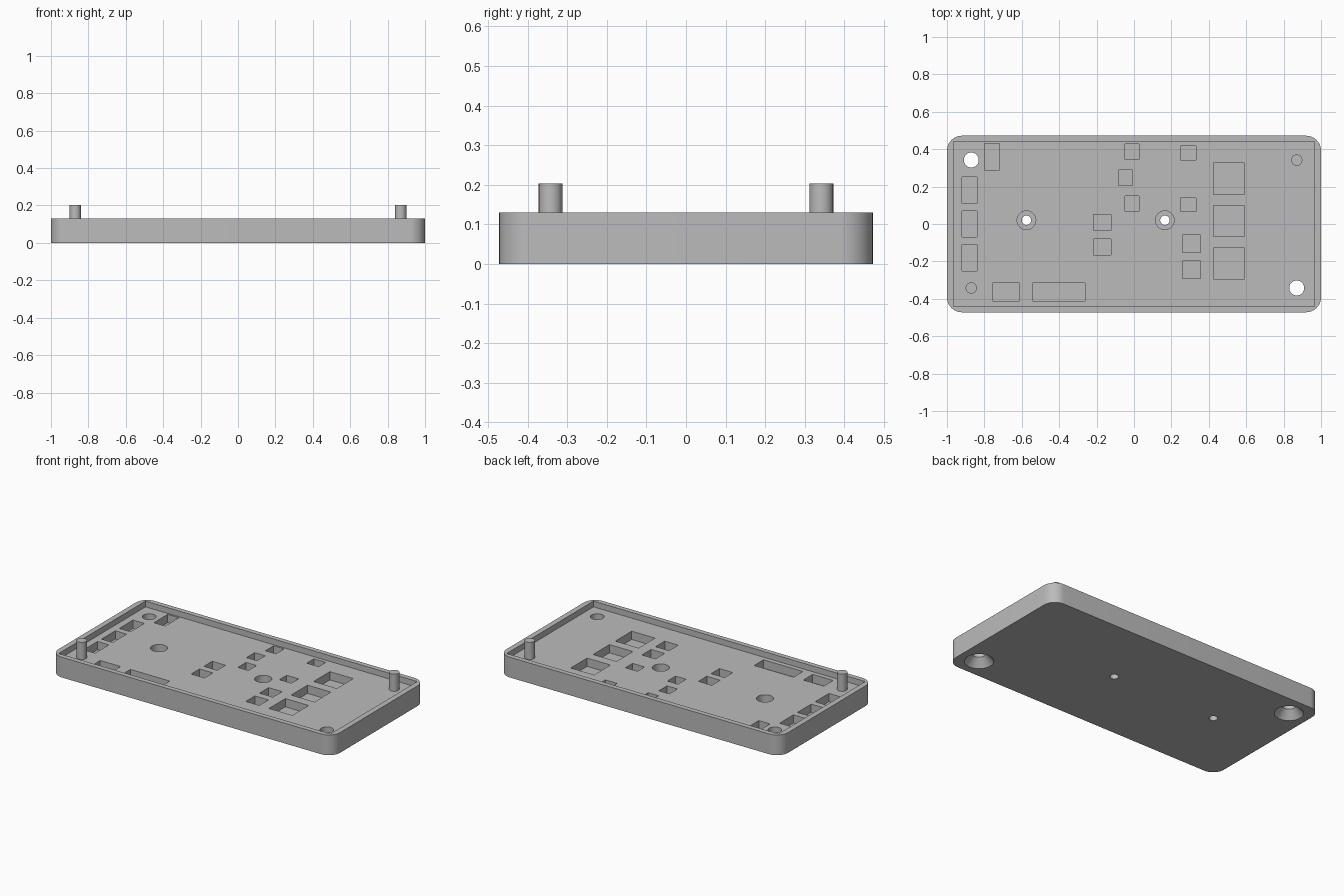
import bpy
import bmesh
from math import cos, sin, pi

if "Cube" in bpy.data.objects:
    bpy.data.objects.remove(bpy.data.objects["Cube"])

WIDTH, DEPTH, HEIGHT = 2.0, 0.944, 0.13
CORNER = 0.08
FLOOR = 0.093          # floor of the tray
POCKET_FLOOR = 0.04    # floor of the component pockets
PIN_TOP = 0.203
PEG_X, PEG_Y = 0.87, 0.342

grey = bpy.data.materials.new("plain grey")
grey.use_nodes = True
colour = (0.5, 0.5, 0.5, 1)
grey.diffuse_color = colour
grey.node_tree.nodes["Principled BSDF"].inputs["Base Color"].default_value = colour


def make_object(name, bm):
    bmesh.ops.recalc_face_normals(bm, faces=bm.faces)
    mesh = bpy.data.meshes.new(name)
    bm.to_mesh(mesh)
    bm.free()
    mesh.materials.append(grey)
    obj = bpy.data.objects.new(name, mesh)
    bpy.context.collection.objects.link(obj)
    return obj


def loft(bm, rings):
    """Closed solid through a stack of rings, each a list of points."""
    loops = [[bm.verts.new(p) for p in ring] for ring in rings]
    for low, high in zip(loops, loops[1:]):
        for i in range(len(low)):
            j = (i + 1) % len(low)
            bm.faces.new((low[i], low[j], high[j], high[i]))
    bm.faces.new(loops[0][::-1])
    bm.faces.new(loops[-1])


def box(bm, centre, size, bottom, top):
    (x, y), (w, d) = centre, (size[0] / 2, size[1] / 2)
    outline = [(x - w, y - d), (x + w, y - d), (x + w, y + d), (x - w, y + d)]
    loft(bm, [[(*p, z) for p in outline] for z in (bottom, top)])


def turned(bm, centre, profile, sides=48):
    """Round solid from (radius, height) pairs, bottom to top."""
    angles = [2 * pi * i / sides for i in range(sides)]
    loft(bm, [[(centre[0] + r * cos(a), centre[1] + r * sin(a), z)
               for a in angles] for r, z in profile])


def select_only(obj):
    bpy.ops.object.select_all(action="DESELECT")
    obj.select_set(True)
    bpy.context.view_layer.objects.active = obj


def cut(target, name, bm):
    cutter = make_object(name, bm)
    cutter.hide_render = True
    mod = target.modifiers.new(name, "BOOLEAN")
    mod.operation, mod.solver, mod.object = "DIFFERENCE", "EXACT", cutter
    select_only(target)
    bpy.ops.object.modifier_apply(modifier=mod.name)
    bpy.data.objects.remove(cutter)


# Rounded slab
bm = bmesh.new()
outline = []
steps = 12
for k, (sx, sy) in enumerate([(1, 1), (-1, 1), (-1, -1), (1, -1)]):
    for i in range(steps + 1):
        a = (k + i / steps) * pi / 2
        outline.append((sx * (WIDTH / 2 - CORNER) + CORNER * cos(a),
                        sy * (DEPTH / 2 - CORNER) + CORNER * sin(a)))
loft(bm, [[(*p, z) for p in outline] for z in (0, HEIGHT)])
tray = make_object("tray", bm)

# Shallow square-cornered recess inside the rim
bm = bmesh.new()
box(bm, (0, 0), (1.93, 0.88), FLOOR, 1)
cut(tray, "recess_cutter", bm)

# Component pockets, grouped by size
pockets = {
    (0.08, 0.14): [(-0.76, 0.36), (-0.88, 0.18), (-0.88, 0), (-0.88, -0.18)],
    (0.145, 0.095): [(-0.685, -0.363)],
    (0.28, 0.095): [(-0.403, -0.363)],
    (0.095, 0.085): [(-0.17, 0.007), (-0.17, -0.122)],
    (0.075, 0.083): [(-0.01, 0.387), (-0.046, 0.247), (-0.01, 0.108)],
    (0.085, 0.073): [(0.29, 0.38), (0.29, 0.103)],
    (0.096, 0.093): [(0.307, -0.106), (0.307, -0.245)],
    (0.166, 0.166): [(0.508, 0.242), (0.508, 0.015), (0.508, -0.21)],
}
bm = bmesh.new()
for size, centres in pockets.items():
    for centre in centres:
        box(bm, centre, size, POCKET_FLOOR, 1)
cut(tray, "pocket_cutter", bm)

# Through holes: countersunk from below at two corners, counterbored in the middle
bm = bmesh.new()
for side in (-1, 1):
    turned(bm, (side * PEG_X, -side * PEG_Y),
           [(0.084, -0.01), (0.084, 0), (0.04, 0.05), (0.04, 1)])
for x in (-0.575, 0.165):
    turned(bm, (x, 0.02),
           [(0.025, -0.01), (0.025, POCKET_FLOOR), (0.05, POCKET_FLOOR), (0.05, 1)])
cut(tray, "hole_cutter", bm)

# Locating pins at the opposite corners
pins = []
for name, side in (("left_pin", 1), ("right_pin", -1)):
    bm = bmesh.new()
    turned(bm, (side * PEG_X, side * PEG_Y), [(0.03, FLOOR), (0.03, PIN_TOP)])
    pins.append(make_object(name, bm))

for obj in [tray] + pins:
    select_only(obj)
    bpy.ops.object.shade_smooth_by_angle(angle=pi / 6)
